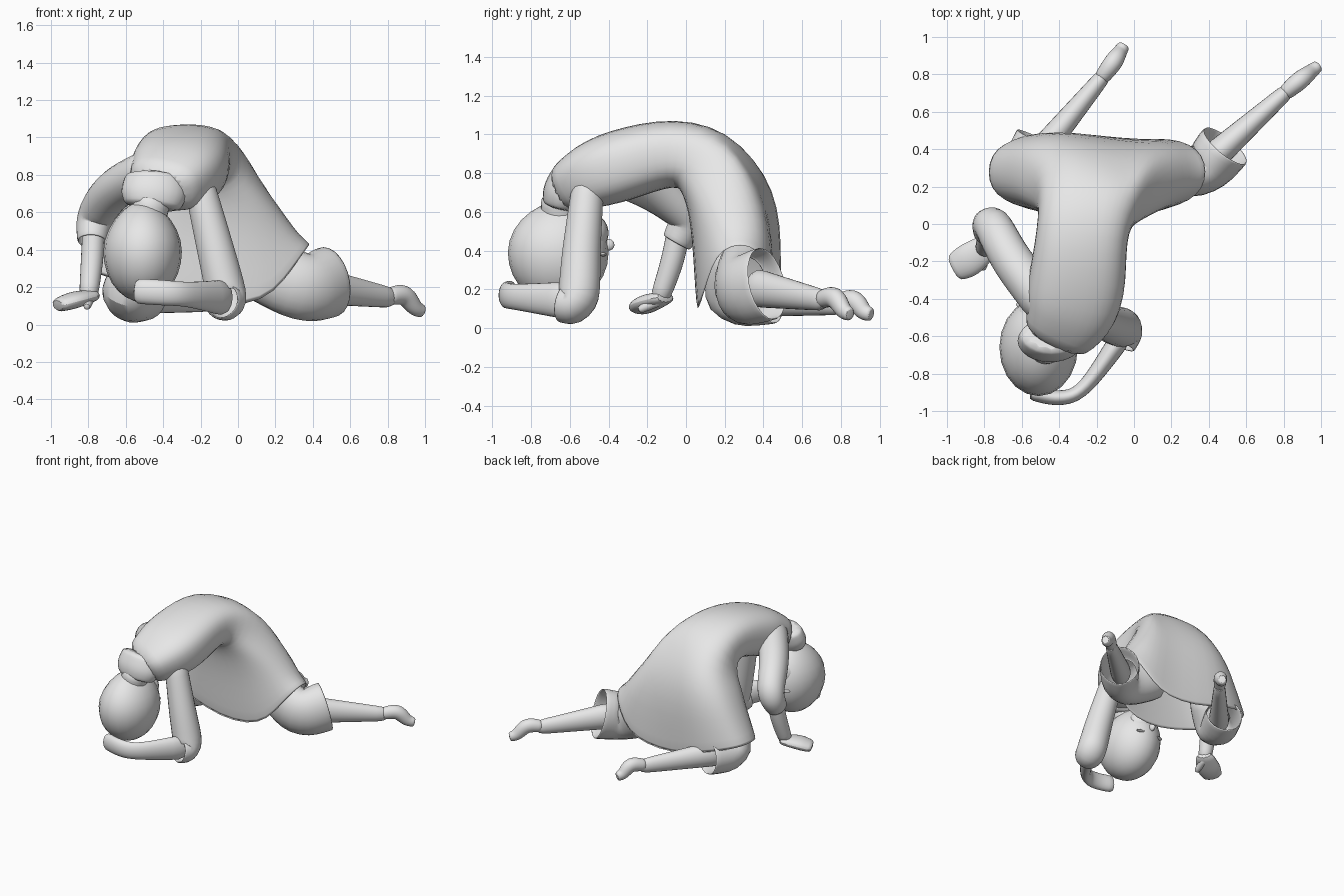
import bpy, bmesh, math
from mathutils import Vector

cube = bpy.data.objects.get("Cube")
if cube:
    bpy.data.objects.remove(cube, do_unlink=True)

grey = bpy.data.materials.new("light grey")
grey.use_nodes = True
grey.diffuse_color = (.8, .8, .8, 1)
grey.node_tree.nodes["Principled BSDF"].inputs["Base Color"].default_value = grey.diffuse_color

UP = Vector((0, 0, 1))
SIDEWAYS = Vector((1, 0, 0))


def finish(ob):
    """Give a part its colour and smooth shading."""
    ob.data.materials.append(grey)
    bpy.ops.object.select_all(action="DESELECT")
    bpy.context.view_layer.objects.active = ob
    ob.select_set(True)
    bpy.ops.object.shade_smooth_by_angle(angle=math.radians(50))


def spline(path, steps):
    """Smooth curve through points that carry a radius as fourth value."""
    keys = [Vector(p) for p in path]
    keys = [keys[0] * 2 - keys[1]] + keys + [keys[-1] * 2 - keys[-2]]
    out = []
    for a, b, c, d in zip(keys, keys[1:], keys[2:], keys[3:]):
        for k in range(steps):
            t = k / steps
            out.append(b + (c - a) * t / 2
                       + (a * 2 - b * 5 + c * 4 - d) * t ** 2 / 2
                       + (b * 3 - a - c * 3 + d) * t ** 3 / 2)
    return out + [keys[-2]]


def boxy(value, power):
    return math.copysign(abs(value) ** power, value)


def tube(name, path, ref=None, flat=1, hollow=False, sides=12, steps=3, power=1):
    """Skin a tube along a path; flat scales it along ref, hollow opens the end."""
    curve = spline(path, steps)
    centres = [p.to_3d() for p in curve]
    if ref is None:
        # The normal of the last bend keeps the rings from twisting
        a, b, c = (Vector(p[:3]) for p in path[-3:])
        ref = (b - a).cross(c - b)
    bm = bmesh.new()
    loops = []
    for i, p in enumerate(curve):
        ahead = centres[min(i + 1, len(centres) - 1)]
        along = (ahead - centres[max(i - 1, 0)]).normalized()
        across = along.cross(ref).normalized()
        other = across.cross(along) * flat
        ring = []
        for s in range(sides):
            a = math.tau * s / sides
            spoke = across * boxy(math.cos(a), power) + other * boxy(math.sin(a), power)
            ring.append(bm.verts.new(centres[i] + spoke * p[3] * 1.04))
        loops.append(ring)
    for a, b in zip(loops, loops[1:]):
        for s in range(sides):
            n = (s + 1) % sides
            bm.faces.new((a[s], a[n], b[n], b[s]))
    bm.faces.new(loops[0])
    if not hollow:
        bm.faces.new(loops[-1])
    bmesh.ops.recalc_face_normals(bm, faces=bm.faces)
    mesh = bpy.data.meshes.new(name)
    bm.to_mesh(mesh)
    bm.free()
    ob = bpy.data.objects.new(name, mesh)
    bpy.context.collection.objects.link(ob)
    if hollow:
        cloth = ob.modifiers.new("cloth", "SOLIDIFY")
        cloth.thickness, cloth.offset = .01, -1
    smooth = ob.modifiers.new("smooth", "SUBSURF")
    smooth.levels = smooth.render_levels = 1
    finish(ob)
    return ob


def ball(name, centre, size):
    bpy.ops.mesh.primitive_uv_sphere_add(segments=20, ring_count=14, radius=1, location=centre)
    ob = bpy.context.object
    ob.name = name
    ob.scale = size
    finish(ob)
    return ob


# Robe arching over the back, flaring into a skirt whose hem rises at both knees
robe = tube("robe", [(-.43, -.63, .72, .12), (-.32, -.4, .82, .18), (-.27, 0, .9, .17),
                     (-.2, .24, .65, .23), (-.2, .28, .1, .22)],
            SIDEWAYS, flat=1.4, hollow=True, sides=20, power=.75)
for v in robe.data.vertices:
    if v.co.y > 0:
        drop = max(0, .8 - v.co.z) / .7
        v.co.x += (v.co.x + .2) * drop * .85
        v.co.z += drop * (1.4 * max(0, v.co.x - .15) + .3 * max(0, -.2 - v.co.x))
    if v.co.y > .3:
        # Hollow of the lower back between the hips
        v.co.y -= .06 * math.exp(-((v.co.x + .05) * 5) ** 2)

# Neck and cowl collar
tube("neck", [(-.5, -.65, .5, .1), (-.45, -.65, .7, .1)], SIDEWAYS)
tube("collar", [(-.46, -.65, .62, .09), (-.45, -.63, .7, .11), (-.44, -.59, .8, .1)],
     SIDEWAYS, flat=1.6)

# Head hanging crown down, narrowing to the chin, face turned to the knees
head = ball("head", (-.51, -.66, .39), (.21, .26, .27))
for v in head.data.vertices:
    rise = max(0, v.co.z)
    v.co.x *= 1 - rise ** 2 / 5
    v.co.y += rise ** 2 / 8
ball("jaw", (-.5, -.49, .49), (.12, .09, .1))
ball("nose", (-.51, -.4, .43), (.02, .03, .03))
for name, side in (("left", 1), ("right", -1)):
    ball(name + "_eyelid", (-.51 + side * .08, -.43, .38), (.04, .02, .01))

# Left arm folded in front of the head
tube("left_sleeve", [(-.22, -.5, .8, .08), (-.12, -.54, .4, .1), (-.06, -.56, .14, .11),
                     (-.09, -.64, .13, .1)], hollow=True)
tube("left_forearm", [(-.05, -.58, .14, .06), (-.26, -.87, .16, .04), (-.4, -.93, .17, .04),
                      (-.56, -.9, .18, .04)], UP, flat=1.7)

# Right arm propped out to the side
tube("right_sleeve", [(-.43, -.48, .84, .12), (-.65, -.2, .73, .11), (-.76, 0, .58, .1),
                      (-.78, -.05, .44, .08)], hollow=True)
tube("right_forearm", [(-.77, -.03, .55, .06), (-.78, -.07, .35, .06), (-.8, -.14, .14, .05)],
     SIDEWAYS)
tube("right_hand", [(-.76, -.1, .16, .06), (-.88, -.19, .13, .09), (-.97, -.24, .1, .07)],
     UP, flat=.5)
tube("right_thumb", [(-.79, -.12, .15, .03), (-.81, -.25, .09, .02)], UP)

# Kneeling legs: hip, knee and cuff of the trouser with its height ratio, then ankle and toe
legs = {
    "left": ([(.05, .33, .35, .14), (.34, .28, .2, .14), (.49, .42, .23, .15)], UP, 1.3,
             (.84, .73, .14), (.99, .85, .07)),
    "right": ([(-.45, .3, .4, .14), (-.6, .22, .16, .14), (-.5, .45, .16, .14)], None, 1,
              (-.14, .82, .12), (-.05, .96, .07)),
}
for side, (trouser, ref, ratio, ankle, toe) in legs.items():
    tube(side + "_trouser", trouser, ref, flat=ratio, hollow=True)
    knee = Vector(trouser[1][:3]).lerp(Vector(trouser[2][:3]), .4)
    ankle, toe = Vector(ankle), Vector(toe)
    calf = knee.lerp(ankle, .5)
    heel = ankle.lerp(toe, .3) + UP * .04
    ball_of_foot = ankle.lerp(toe, .7)
    tube(side + "_shin", [(*knee, .08), (*calf, .06), (*ankle, .04)], UP, flat=1.3)
    tube(side + "_foot", [(*knee.lerp(ankle, .9), .04), (*heel, .05), (*ball_of_foot, .04),
                          (*toe, .03)], UP, flat=1.1)
